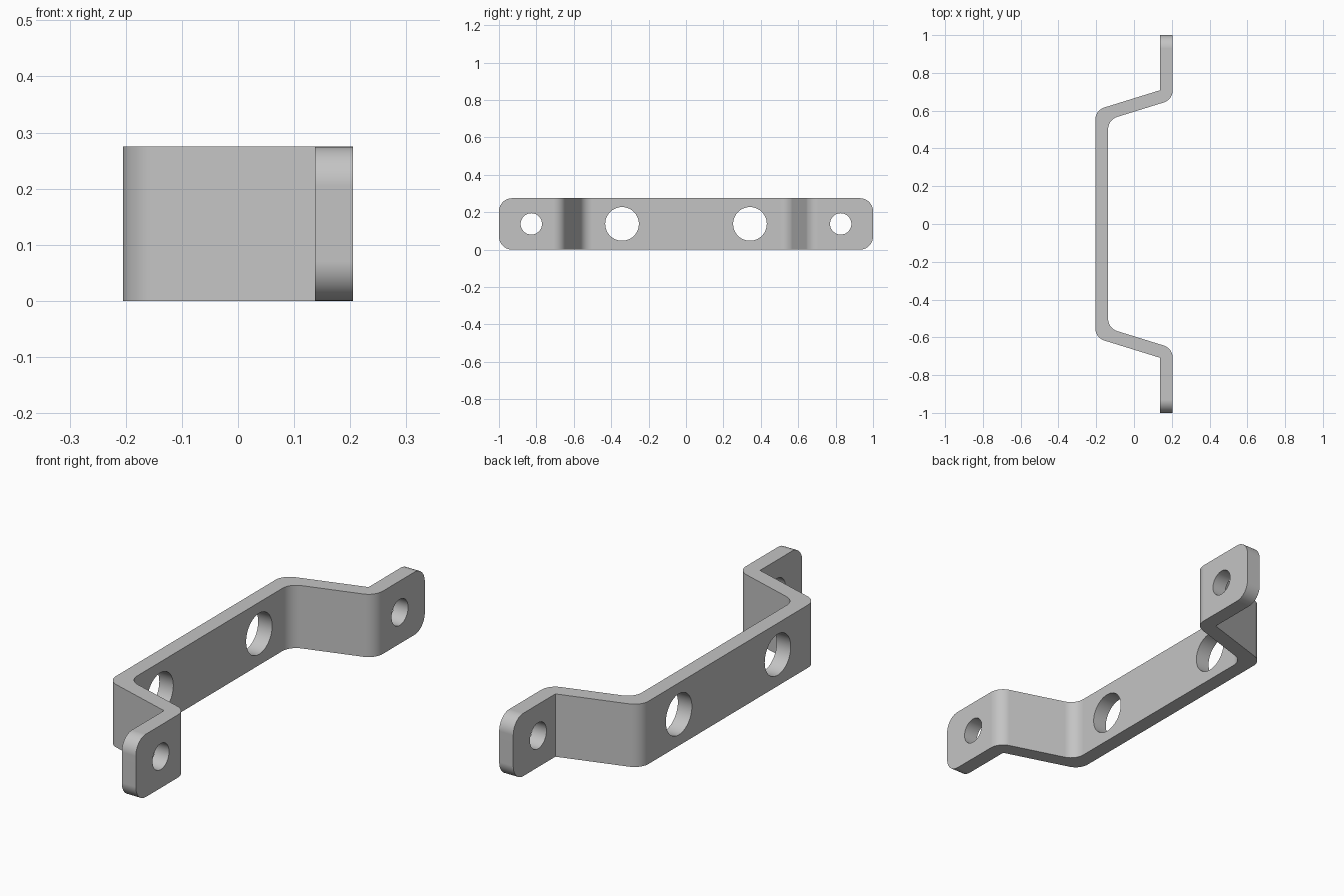
import bpy, bmesh, math
from mathutils import Vector

if "Cube" in bpy.data.objects:
    bpy.data.objects.remove(bpy.data.objects["Cube"], do_unlink=True)

HEIGHT = 0.275
X_IN, X_OUT = 0.137, 0.205     # sheet faces
BEND = 0.068                   # bend radius, same as sheet thickness

# Brushed steel
steel = bpy.data.materials.new("steel_grey")
steel.use_nodes = True
grey = (0.55, 0.55, 0.55, 1)
steel.diffuse_color = grey
steel.node_tree.nodes["Principled BSDF"].inputs["Base Color"].default_value = grey


def fillet(prev, corner, nxt, radius, steps=10):
    """Points of a round arc replacing a corner."""
    prev, corner, nxt = Vector(prev), Vector(corner), Vector(nxt)
    a, b = (prev - corner).normalized(), (nxt - corner).normalized()
    half = a.angle(b) / 2
    centre = corner + (a + b).normalized() * radius / math.sin(half)
    start = corner + a * radius / math.tan(half) - centre
    end = corner + b * radius / math.tan(half) - centre
    sweep = start.angle(end)
    return [centre + (start * math.sin(sweep * (1 - i / steps)) +
                      end * math.sin(sweep * i / steps)) / math.sin(sweep)
            for i in range(steps + 1)]


# Half of the bent strip outline: (x, y, radius)
corners = [(-X_OUT, 0.602, BEND), (X_IN, 0.708, 0), (X_IN, 1, 0),
           (X_OUT, 1, 0), (X_OUT, 0.658, BEND), (-X_IN, 0.552, BEND)]
pts = [(x, y) for x, y, r in corners]
ends = [(-X_OUT, 0)] + pts + [(-X_IN, 0)]
half = []
for i, (x, y, r) in enumerate(corners):
    half += fillet(ends[i], pts[i], ends[i + 2], r) if r else [Vector((x, y))]
outline = half + [Vector((p.x, -p.y)) for p in reversed(half)]

# Bent strip, extruded upward
bm = bmesh.new()
base = bm.faces.new([bm.verts.new((p.x, p.y, 0)) for p in outline])
top = bmesh.ops.extrude_face_region(bm, geom=[base])["geom"]
bmesh.ops.translate(bm, vec=(0, 0, HEIGHT),
                    verts=[v for v in top if isinstance(v, bmesh.types.BMVert)])

# Rounded flange corners
tips = [e for e in bm.edges if all(abs(v.co.y) > 0.999 for v in e.verts)
        and abs(e.verts[0].co.z - e.verts[1].co.z) < 0.001]
bmesh.ops.bevel(bm, geom=tips, offset=0.07, segments=10, profile=0.5,
                affect='EDGES')
bmesh.ops.recalc_face_normals(bm, faces=bm.faces)
mesh = bpy.data.meshes.new("bracket")
bm.to_mesh(mesh)
bm.free()
mesh.materials.append(steel)
bracket = bpy.data.objects.new("bracket", mesh)
bpy.context.collection.objects.link(bracket)
bpy.context.view_layer.objects.active = bracket


def drill(x, y, radius):
    """Cut a round hole along x through the bracket."""
    bpy.ops.mesh.primitive_cylinder_add(
        vertices=48, radius=radius, depth=0.2, location=(x, y, HEIGHT / 2),
        rotation=(0, math.pi / 2, 0))
    cutter = bpy.context.object
    cutter.name = "hole_cutter"
    cutter.hide_render = True
    cutter.data.materials.append(steel)
    bpy.ops.object.select_all(action='DESELECT')
    bracket.select_set(True)
    bpy.context.view_layer.objects.active = bracket
    mod = bracket.modifiers.new("hole", 'BOOLEAN')
    mod.operation, mod.solver, mod.object = 'DIFFERENCE', 'EXACT', cutter
    bpy.ops.object.modifier_apply(modifier=mod.name)
    bpy.data.objects.remove(cutter, do_unlink=True)


# Large holes in the web, small mounting holes in the flanges
for side in (-1, 1):
    drill(-0.171, side * 0.342, 0.09)
    drill(0.171, side * 0.827, 0.057)

bracket.select_set(True)
bpy.ops.object.shade_smooth_by_angle(angle=math.radians(30))
weighted = bracket.modifiers.new("flat_faces", 'WEIGHTED_NORMAL')
weighted.keep_sharp = True
